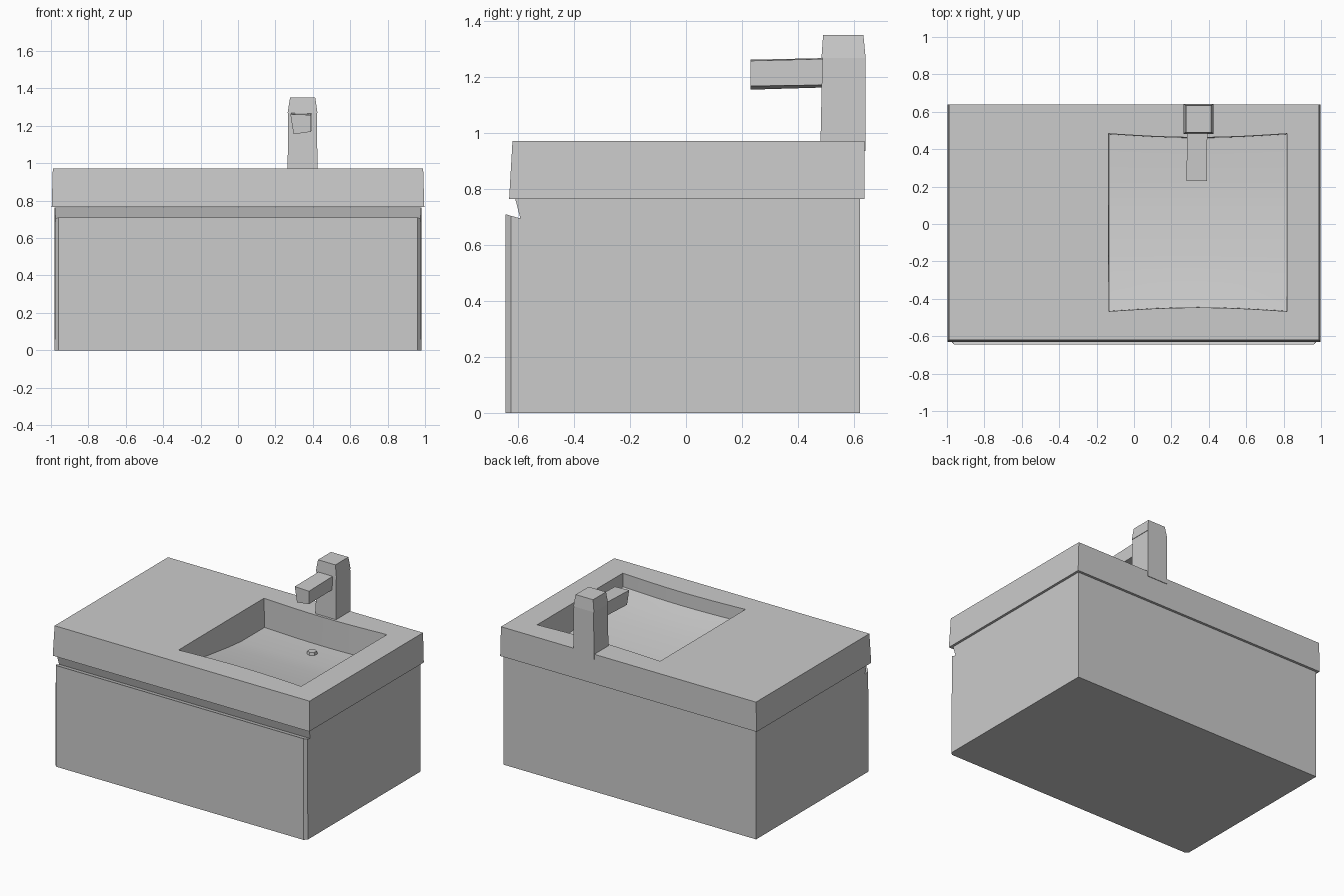
import bpy, bmesh, math
from mathutils import Vector

if "Cube" in bpy.data.objects:
    bpy.data.objects.remove(bpy.data.objects["Cube"])

grey = bpy.data.materials.new("plain_grey")
grey.diffuse_color = (0.6, 0.6, 0.6, 1)
grey.use_nodes = True
grey.node_tree.nodes["Principled BSDF"].inputs["Base Color"].default_value = grey.diffuse_color


def finish(name, bm):
    bmesh.ops.recalc_face_normals(bm, faces=bm.faces[:])
    me = bpy.data.meshes.new(name)
    bm.to_mesh(me)
    bm.free()
    ob = bpy.data.objects.new(name, me)
    bpy.context.collection.objects.link(ob)
    me.materials.append(grey)
    return ob


def block(name, bottom, top):
    """Tapered box; each end is four corner points in order."""
    bm = bmesh.new()
    b, t = [[bm.verts.new(p) for p in ring] for ring in (bottom, top)]
    bm.faces.new(b)
    bm.faces.new(t)
    for i in range(4):
        j = (i + 1) % 4
        bm.faces.new((b[i], b[j], t[j], t[i]))
    return finish(name, bm)


def rect(x0, x1, y0, y1, z):
    return [(x0, y0, z), (x1, y0, z), (x1, y1, z), (x0, y1, z)]


# Cabinet: side profile (y, z, half width) with chamfered front and finger groove
profile = [(-0.645, 0, 0.96), (-0.645, 0.71, 0.96), (-0.625, 0.704, 0.977),
           (-0.592, 0.695, 0.975), (-0.61, 0.764, 0.98), (0.622, 0.764, 0.98),
           (0.622, 0, 0.98), (-0.625, 0, 0.98)]
bm = bmesh.new()
rings = [[bm.verts.new((s * w, y, z)) for y, z, w in profile] for s in (-1, 1)]
n = len(profile)
for i in range(n):
    j = (i + 1) % n
    bm.faces.new((rings[0][i], rings[0][j], rings[1][j], rings[1][i]))
for r in rings:
    bm.faces.new(r[2:])
    bm.faces.new((r[7], r[0], r[1], r[2]))
finish("cabinet", bm)

# Countertop slab, slightly narrower at the top
counter = block("countertop", rect(-0.996, 0.996, -0.632, 0.638, 0.765),
                rect(-0.99, 0.99, -0.62, 0.638, 0.972))

# Basin cutter: bowed front and back walls, floor rising toward the front
bm = bmesh.new()
NX = 8
rows = [(0.48, 0.77), (0.22, 0.77), (0.08, 0.784), (-0.15, 0.813),
        (-0.32, 0.846), (-0.465, 0.878)]
low, high = [], []
for k, (y, z) in enumerate(rows):
    lo, hi = [], []
    for i in range(NX + 1):
        u = i / NX
        yy = y
        if k in (0, len(rows) - 1):
            yy -= math.copysign(0.02, y) * math.sin(math.pi * u)
        lo.append(bm.verts.new((-0.13 + 0.945 * u, yy, z)))
        hi.append(bm.verts.new((-0.14 + 0.96 * u, yy * 1.01, 1.1)))
    low.append(lo)
    high.append(hi)
for k in range(len(rows) - 1):
    for g in (low, high):
        for i in range(NX):
            bm.faces.new((g[k][i], g[k][i + 1], g[k + 1][i + 1], g[k + 1][i]))
    for i in (0, NX):
        bm.faces.new((low[k][i], low[k + 1][i], high[k + 1][i], high[k][i]))
for k in (0, -1):
    for i in range(NX):
        bm.faces.new((low[k][i], low[k][i + 1], high[k][i + 1], high[k][i]))
cutter = finish("basin_cutter", bm)
mod = counter.modifiers.new("basin", 'BOOLEAN')
mod.operation = 'DIFFERENCE'
mod.solver = 'EXACT'
mod.object = cutter
bpy.context.view_layer.objects.active = counter
counter.select_set(True)
bpy.ops.object.modifier_apply(modifier=mod.name)
bpy.data.objects.remove(cutter)
bpy.ops.object.shade_smooth_by_angle(angle=math.radians(25))

# Drain plug
bm = bmesh.new()
bmesh.ops.create_cone(bm, cap_ends=True, segments=6, radius1=0.035, radius2=0.03, depth=0.025)
bmesh.ops.translate(bm, verts=bm.verts[:], vec=Vector((0.345, 0.33, 0.778)))
finish("drain", bm)

# Tap: column, flared cap and skewed spout
block("tap_column", rect(0.265, 0.425, 0.48, 0.642, 0.935),
      rect(0.268, 0.422, 0.487, 0.642, 1.268))
block("tap_cap", rect(0.265, 0.425, 0.484, 0.642, 1.268),
      rect(0.278, 0.413, 0.49, 0.634, 1.35))
block("tap_spout",
      [(0.297, 0.23, 1.155), (0.39, 0.23, 1.168), (0.39, 0.23, 1.258), (0.28, 0.23, 1.262)],
      [(0.302, 0.5, 1.163), (0.392, 0.5, 1.172), (0.392, 0.5, 1.265), (0.285, 0.5, 1.268)])
